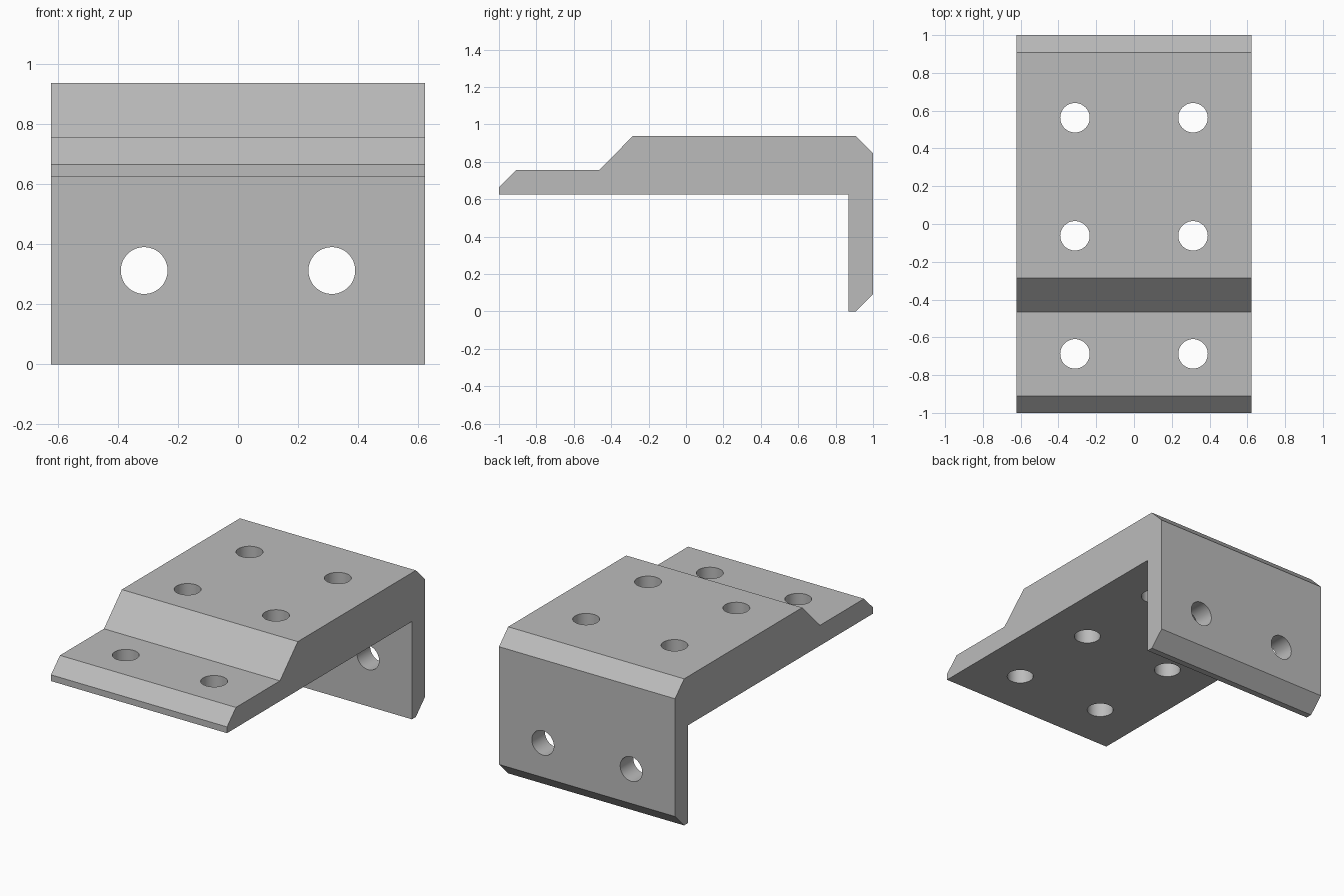
import bpy, bmesh, math
from mathutils import Matrix

cube = bpy.data.objects.get("Cube")
if cube:
    bpy.data.objects.remove(cube, do_unlink=True)

HALF_WIDTH = 0.6225
HOLE_X = 0.3125
HOLE_RADIUS = 0.078

grey = bpy.data.materials.new("plain grey")
grey.use_nodes = True
colour = (0.5, 0.5, 0.5, 1)
grey.diffuse_color = colour
grey.node_tree.nodes["Principled BSDF"].inputs["Base Color"].default_value = colour


def add_object(name, bm):
    bmesh.ops.recalc_face_normals(bm, faces=bm.faces[:])
    mesh = bpy.data.meshes.new(name)
    bm.to_mesh(mesh)
    bm.free()
    mesh.materials.append(grey)
    obj = bpy.data.objects.new(name, mesh)
    bpy.context.collection.objects.link(obj)
    return obj


# Bracket body: stepped, chamfered side profile (y, z) extruded across x
profile = [(-1, 0.625), (-1, 0.665), (-0.91, 0.755), (-0.465, 0.755),
           (-0.285, 0.937), (0.908, 0.937), (1, 0.845), (1, 0.092),
           (0.908, 0), (0.868, 0), (0.868, 0.625)]
bm = bmesh.new()
side = bm.faces.new([bm.verts.new((-HALF_WIDTH, y, z)) for y, z in profile])
extruded = bmesh.ops.extrude_face_region(bm, geom=[side], use_keep_orig=True)
moved = [g for g in extruded["geom"] if isinstance(g, bmesh.types.BMVert)]
bmesh.ops.translate(bm, verts=moved, vec=(2 * HALF_WIDTH, 0, 0))
bracket = add_object("angle_bracket", bm)

# Hole cutters: three pairs through the plate, one pair through the flange
bm = bmesh.new()
upright = Matrix.Identity(4)
along_y = Matrix.Rotation(math.pi / 2, 4, "X")
holes = [(y, 0.78, upright) for y in (-0.6875, -0.0625, 0.5625)]
holes.append((0.93, 0.3125, along_y))
for x in (-HOLE_X, HOLE_X):
    for y, z, turn in holes:
        bmesh.ops.create_cone(bm, cap_ends=True, segments=48,
                              radius1=HOLE_RADIUS, radius2=HOLE_RADIUS, depth=0.5,
                              matrix=Matrix.Translation((x, y, z)) @ turn)
cutter = add_object("hole_cutters", bm)
cutter.hide_render = True

# Cut the bolt holes and drop the helper
cut = bracket.modifiers.new("bolt holes", "BOOLEAN")
cut.operation = "DIFFERENCE"
cut.solver = "EXACT"
cut.object = cutter
bpy.ops.object.select_all(action="DESELECT")
bpy.context.view_layer.objects.active = bracket
bracket.select_set(True)
bpy.ops.object.modifier_apply(modifier=cut.name)
bpy.data.objects.remove(cutter, do_unlink=True)

# Smooth hole walls, crisp edges elsewhere
bpy.ops.object.shade_smooth_by_angle(angle=math.radians(30))
